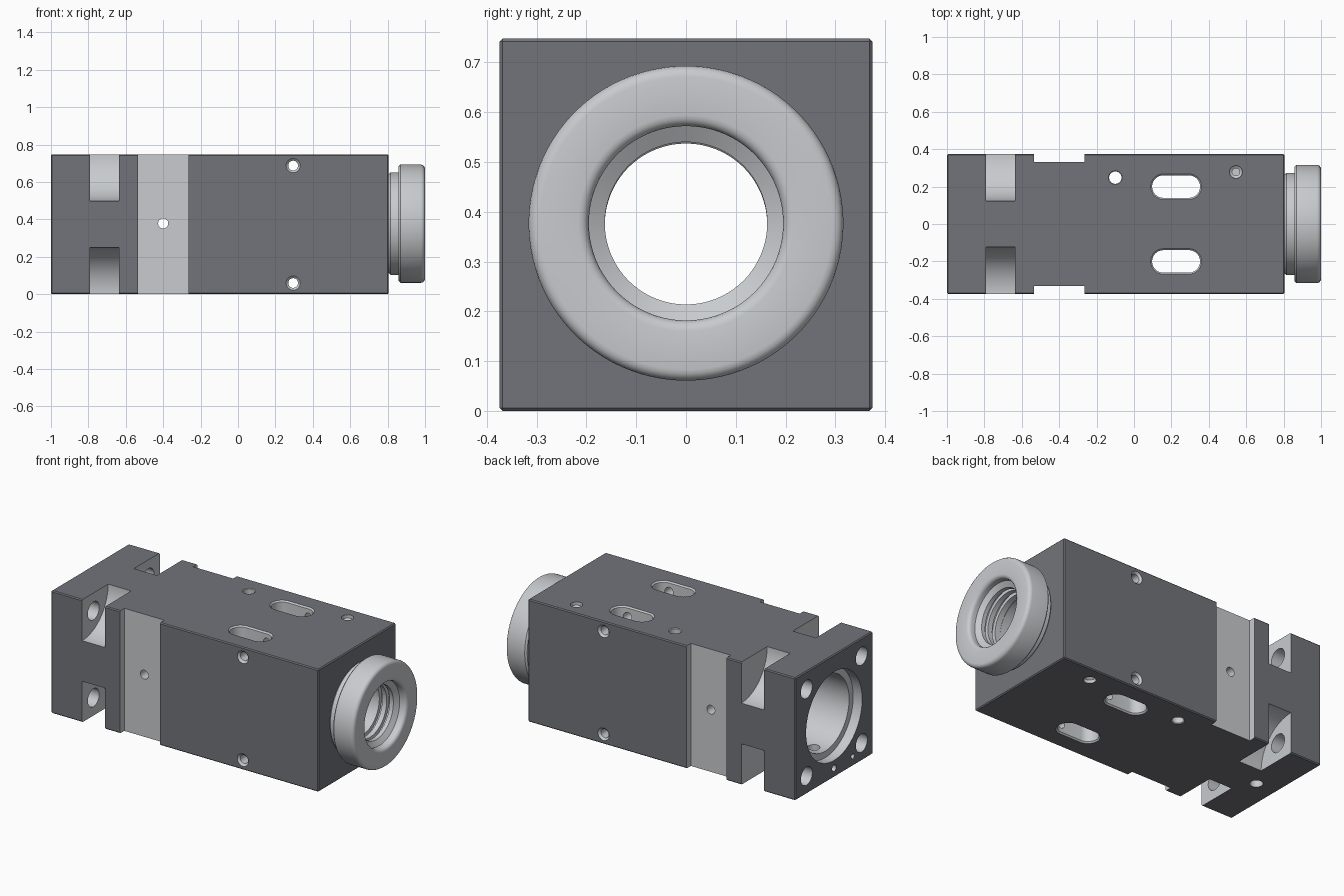
import bpy, bmesh, math

if "Cube" in bpy.data.objects:
    bpy.data.objects.remove(bpy.data.objects["Cube"])

CZ = 0.374      # height of the bore axis, also half the body's width


def material(name, colour):
    m = bpy.data.materials.new(name)
    m.diffuse_color = (*colour, 1)
    m.use_nodes = True
    m.node_tree.nodes["Principled BSDF"].inputs["Base Color"].default_value = m.diffuse_color
    return m


DARK = material("dark_oxide", (0.17, 0.175, 0.195))
LIGHT = material("machined_metal", (0.58, 0.60, 0.62))


def finish(name, bm, mat):
    bmesh.ops.recalc_face_normals(bm, faces=bm.faces[:])
    me = bpy.data.meshes.new(name)
    bm.to_mesh(me)
    bm.free()
    me.materials.append(mat)
    ob = bpy.data.objects.new(name, me)
    bpy.context.collection.objects.link(ob)
    return ob


def box(name, x, y, z, mat, chamfer=0):
    bm = bmesh.new()
    bmesh.ops.create_cube(bm, size=1)
    for v in bm.verts:
        v.co = [a + (c + 0.5) * (b - a) for c, (a, b) in zip(v.co, (x, y, z))]
    if chamfer:
        bmesh.ops.bevel(bm, geom=bm.edges[:], offset=chamfer, segments=1, affect='EDGES')
    return finish(name, bm, mat)


def turned(name, profile, centre=(0, 0, 0), axis='X', half=0, closed=False, n=48):
    """Loft (position, radius) rings along an axis; half > 0 stretches them into slots."""
    bm = bmesh.new()
    rings = []
    for t, r in profile:
        ring = []
        for i in range(n):
            a = 2 * math.pi * (i + 0.5) / n
            u = r * math.cos(a) + math.copysign(half, math.cos(a))
            v = r * math.sin(a)
            p = {'X': (t, u, v), 'Y': (u, t, v), 'Z': (u, v, t)}[axis]
            ring.append(bm.verts.new([c + d for c, d in zip(centre, p)]))
        rings.append(ring)
    pairs = list(zip(rings, rings[1:]))
    if closed:
        pairs.append((rings[-1], rings[0]))
    else:
        bm.faces.new(rings[0])
        bm.faces.new(rings[-1])
    for a, b in pairs:
        for i in range(n):
            j = (i + 1) % n
            bm.faces.new((a[i], a[j], b[j], b[i]))
    return finish(name, bm, LIGHT)


def through(r, edge, c=0.012):
    """Profile of a through hole with countersunk mouths at +-edge."""
    return [(-edge - .02, r + c), (-edge, r + c), (-edge + c, r),
            (edge - c, r), (edge, r + c), (edge + .02, r + c)]


# Main block
body = box("valve_body", (-1, 0.805), (-CZ, CZ), (0, 2 * CZ), DARK, 0.006)
cutters = []

# Stepped main bore
cutters.append(turned("bore_cut", [(-1.05, .27), (-.94, .27), (-.94, .23), (.6, .23),
                                   (.6, .163), (.85, .163)], (0, 0, CZ), n=96))

for s in (-1, 1):
    # Side recesses and the port in each
    y = sorted((s * 0.332, s * 0.5))
    cutters.append(box("recess_cut", (-.535, -.265), y, (-.1, .9), LIGHT))
    cutters.append(turned("side_port_cut", [(0.2, .027), (0.4, .027)] if s > 0
                          else [(-0.4, .027), (-0.2, .027)], (-.4, 0, CZ + .005), 'Y', n=32))
    # Cross holes from front to back
    cutters.append(turned("cross_hole_cut", through(.026, CZ), (.295, 0, CZ + s * .314), 'Y', n=32))
    # Long slots from top to bottom
    cutters.append(turned("slot_cut", through(.06, CZ, .008), (.225, s * .2, CZ), 'Z', half=.068))
    # Blind screw holes in top and bottom
    cutters.append(turned("screw_hole_cut", [(s * (CZ + .02), .034), (s * (CZ - .02), .034),
                                             (s * (CZ - .03), .02), (s * .25, .02)],
                          (.545, .278, CZ), 'Z', n=32))
    for t in (-1, 1):
        # Rounded corner pockets and the flange bolt holes leading into them
        cutters.append(turned("corner_pocket_cut", [(-.79, .25), (-.635, .25)],
                              (0, s * CZ, CZ + t * CZ), n=96))
        cutters.append(turned("bolt_hole_cut", [(-1.05, .055), (-.72, .055)],
                              (0, s * .265, CZ + t * .265), n=32))

# Top-to-bottom hole, underside port and flange dowel holes
cutters.append(turned("vertical_hole_cut", through(.033, CZ, .004), (-.1, .248, CZ), 'Z', n=32))
cutters.append(turned("bottom_port_cut", [(-.05, .036), (.2, .036)], (-.86, 0, 0), 'Z', n=32))
cutters.append(turned("dowel_cut", [(-1.05, .02), (-.9, .02)], (0, 0, .056), n=24))
cutters.append(turned("small_dowel_cut", [(-1.05, .015), (-.9, .015)], (0, -.18, .06), n=24))

# Carve the block; cut surfaces take the machined colour
bpy.context.view_layer.objects.active = body
for c in cutters:
    mod = body.modifiers.new("cut", 'BOOLEAN')
    mod.operation, mod.solver, mod.object = 'DIFFERENCE', 'EXACT', c
    mod.material_mode = 'TRANSFER'
    bpy.ops.object.modifier_apply(modifier=mod.name)
    bpy.data.objects.remove(c)

# Nose collar: neck, rounded rim, flared mouth and inner seal grooves
R, f = .316, .022
arc = [math.radians(a) for a in (0, 22.5, 45, 67.5, 90)]
profile = [(.804, .163), (.804, .262), (.815, .274), (.858, .274), (.858, .306), (.868, R)]
profile += [(1 - f + f * math.sin(a), R - f + f * math.cos(a)) for a in arc]
profile += [(1 - f + f * math.cos(a), .195 + f - f * math.sin(a)) for a in arc]
profile += [(.955, .195), (.935, .163), (.91, .163), (.91, .185), (.89, .185), (.89, .163),
            (.86, .163), (.86, .185), (.84, .185), (.84, .163)]
nose = turned("nose_collar", profile, (0, 0, CZ + .003), closed=True, n=96)

# Smooth the round surfaces, keep edges sharp
for ob in (body, nose):
    ob.select_set(True)
bpy.ops.object.shade_smooth_by_angle(angle=math.radians(30))
